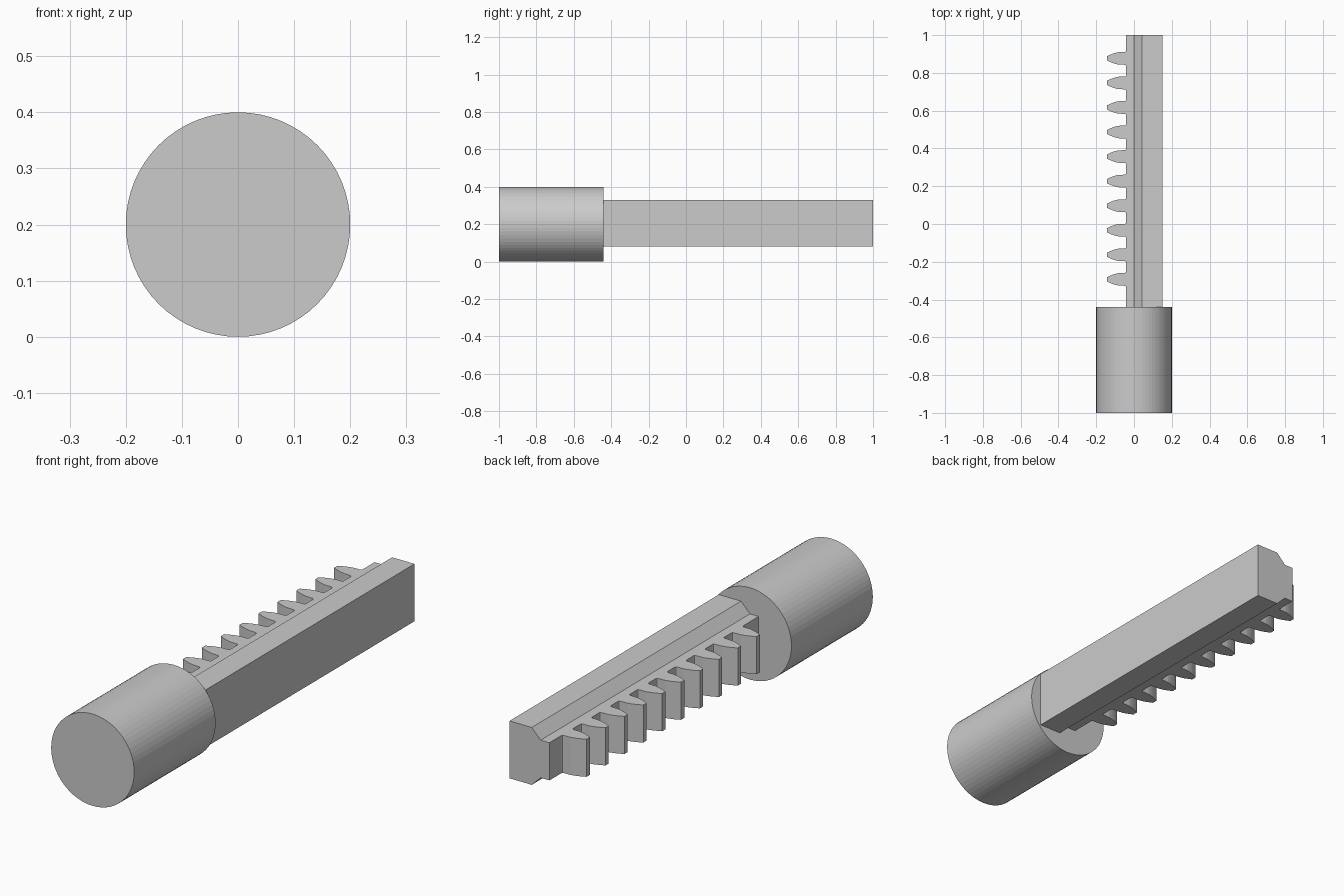
import bpy, bmesh, math
from mathutils import Matrix

if "Cube" in bpy.data.objects:
    bpy.data.objects.remove(bpy.data.objects["Cube"])

grey = bpy.data.materials.new("plain grey")
grey.diffuse_color = (0.6, 0.6, 0.6, 1)
grey.use_nodes = True
grey.node_tree.nodes["Principled BSDF"].inputs["Base Color"].default_value = grey.diffuse_color


def prism(name, points, depth):
    """Extrude a closed outline of 3D points along the depth vector."""
    bm = bmesh.new()
    face = bm.faces.new([bm.verts.new(p) for p in points])
    top = bmesh.ops.extrude_face_region(bm, geom=[face], use_keep_orig=True)
    bmesh.ops.translate(bm, vec=depth,
                        verts=[v for v in top["geom"] if isinstance(v, bmesh.types.BMVert)])
    bmesh.ops.recalc_face_normals(bm, faces=bm.faces)
    return add_object(name, bm)


def add_object(name, bm):
    mesh = bpy.data.meshes.new(name)
    bm.to_mesh(mesh)
    bm.free()
    mesh.materials.append(grey)
    obj = bpy.data.objects.new(name, mesh)
    bpy.context.collection.objects.link(obj)
    return obj


# Round end: cylinder lying along y
bm = bmesh.new()
bmesh.ops.create_cone(bm, cap_ends=True, segments=64, radius1=0.2, radius2=0.2, depth=0.56,
                      matrix=Matrix.Translation((0, -0.72, 0.2)) @ Matrix.Rotation(math.pi / 2, 4, 'X'))
add_object("round_shank", bm)

# Bar: chamfered cross-section (x, z) run along y
WEB_LOW, WEB_HIGH = 0.122, 0.286
section = [(0.15, 0.08), (0.15, 0.33), (0.043, 0.33), (0.0, WEB_HIGH),
           (-0.042, WEB_HIGH), (-0.042, WEB_LOW), (0.0, WEB_LOW), (0.043, 0.08)]
prism("rack_bar", [(x, -0.44, z) for x, z in section], (0, 1.44, 0))

# Teeth: curved flank (x, half width) mirrored, extruded up, repeated along the bar
flank = [(-0.042, 0.040), (-0.044, 0.036), (-0.049, 0.034), (-0.08, 0.033), (-0.095, 0.030),
         (-0.11, 0.0255), (-0.125, 0.0195), (-0.138, 0.0135), (-0.143, 0.011)]
outline = [(x, w) for x, w in flank] + [(x, -w) for x, w in reversed(flank)]
teeth = prism("rack_teeth", [(x, 0.877 + y, WEB_LOW) for x, y in outline],
              (0, 0, WEB_HIGH - WEB_LOW))
array = teeth.modifiers.new("repeat", 'ARRAY')
array.count = 10
array.use_relative_offset = False
array.use_constant_offset = True
array.constant_offset_displace = (0, -0.13, 0)
